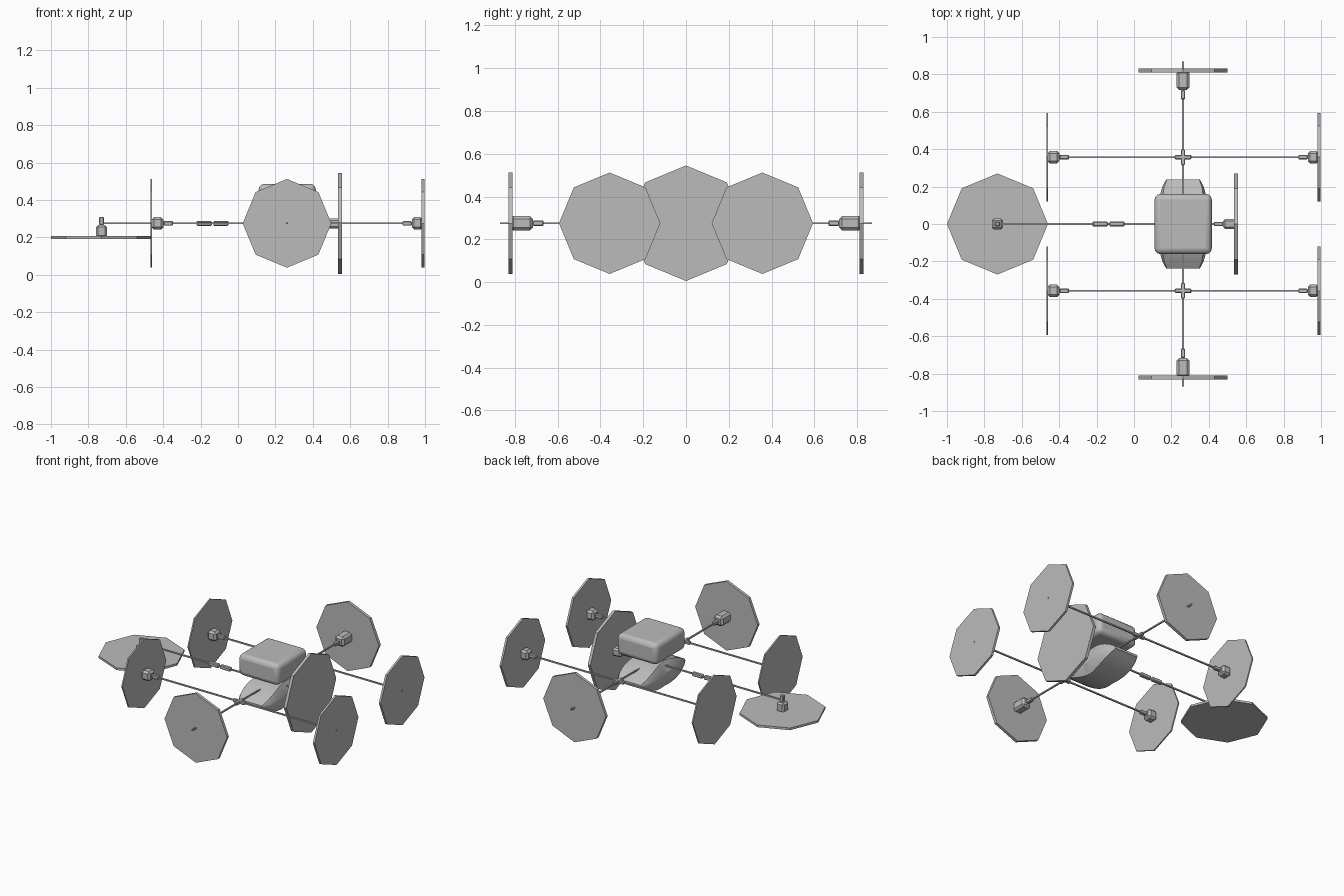
import bpy, bmesh, math
from mathutils import Vector

cube = bpy.data.objects.get("Cube")
if cube:
    bpy.data.objects.remove(cube, do_unlink=True)

grey = bpy.data.materials.new("plain grey")
grey.use_nodes = True
colour = (0.5, 0.5, 0.5, 1)
grey.diffuse_color = colour
grey.node_tree.nodes["Principled BSDF"].inputs["Base Color"].default_value = colour

CX, Z = 0.262, 0.275      # hub x and rod height
AXES = {"x": Vector((1, 0, 0)), "y": Vector((0, 1, 0)), "z": Vector((0, 0, 1))}


def finish(name, bm, bevel=0, segments=2):
    bmesh.ops.recalc_face_normals(bm, faces=bm.faces)
    mesh = bpy.data.meshes.new(name)
    bm.to_mesh(mesh)
    bm.free()
    mesh.materials.append(grey)
    obj = bpy.data.objects.new(name, mesh)
    bpy.context.collection.objects.link(obj)
    if bevel:
        mod = obj.modifiers.new("rounded edges", "BEVEL")
        mod.width, mod.segments = bevel, segments
    return obj


def box(name, centre, size, bevel=0, segments=2):
    bm = bmesh.new()
    bmesh.ops.create_cube(bm, size=1)
    for v in bm.verts:
        v.co = Vector(centre) + Vector([c * s for c, s in zip(v.co, size)])
    return finish(name, bm, bevel, segments)


def bar(name, axis, start, end, centre, width, bevel=0):
    """Square bar along an axis; start and end are coordinates on that axis."""
    i = "xyz".index(axis)
    size, mid = [width] * 3, list(centre)
    size[i], mid[i] = abs(end - start), (start + end) / 2
    return box(name, mid, size, bevel, 1)


def disc(name, axis, centre, radius, thickness):
    """Eight-sided disc with a corner on each main axis."""
    bm = bmesh.new()
    n = AXES[axis]
    u = AXES["z" if axis != "z" else "x"]
    w = n.cross(u)
    ring = [bm.verts.new(Vector(centre) - n * thickness / 2 + radius * (
        u * math.cos(k * math.pi / 4) + w * math.sin(k * math.pi / 4)))
        for k in range(8)]
    face = bm.faces.new(ring)
    out = bmesh.ops.extrude_face_region(bm, geom=[face])["geom"]
    for v in out:
        if isinstance(v, bmesh.types.BMVert):
            v.co += n * thickness
    return finish(name, bm)


def rotor(name, axis, sign, centre, radius, thickness, motor_width, motor_len):
    """Disc at centre, with its motor and collar on the inner side."""
    i = "xyz".index(axis)
    at = centre[i]
    body_end = at - sign * motor_len
    disc(name + "_disc", axis, centre, radius, thickness)
    bar(name + "_motor", axis, at, body_end, centre, motor_width, motor_width * 0.2)
    bar(name + "_collar", axis, body_end, body_end - sign * 0.05, centre, 0.024, 0.004)


# Rods
bar("cross_rod", "y", -0.87, 0.87, (CX, 0, Z), 0.009)
bar("tail_rod", "x", -0.735, 0.55, (0, 0, Z), 0.009)
for side, y in (("front", -0.357), ("back", 0.357)):
    bar(side + "_rod", "x", -0.467, 0.998, (0, y, Z), 0.009)
    # Cross joint where the rods meet
    bar(side + "_joint_x", "x", CX - 0.045, CX + 0.045, (CX, y, Z), 0.022, 0.004)
    bar(side + "_joint_y", "y", y - 0.042, y + 0.042, (CX, y, Z), 0.022, 0.004)
    # Side rotors
    rotor(side + "_right_rotor", "x", -1, (-0.463, y, Z), 0.237, 0.009, 0.066, 0.065)
    rotor(side + "_left_rotor", "x", 1, (0.989, y, Z), 0.237, 0.014, 0.066, 0.06)

# End rotors on the cross rod
for side, s in (("front", -1), ("back", 1)):
    rotor(side + "_end_rotor", "y", s, (CX, s * 0.821, Z), 0.237, 0.02, 0.068, 0.105)

# Large rotor beside the body and flat rotor on the tail
rotor("large_rotor", "x", 1, (0.545, 0, Z), 0.27, 0.02, 0.054, 0.068)
disc("flat_rotor_disc", "z", (-0.73, 0, 0.2), 0.27, 0.015)
bar("flat_rotor_motor", "z", 0.2, 0.265, (-0.73, 0, 0), 0.058, 0.01)
bar("flat_rotor_collar", "z", 0.265, 0.31, (-0.73, 0, 0), 0.026, 0.004)

# Sleeve halves on the tail rod
for name, a, b in (("outer_sleeve", -0.222, -0.14), ("inner_sleeve", -0.132, -0.05)):
    bar(name, "x", a, b, (0, 0, Z), 0.026, 0.005)

# Rounded upper case
box("upper_case", (CX + 0.001, 0, 0.413), (0.306, 0.322, 0.146), 0.03, 3)

# Lens-shaped lower hull, lofted from chamfered sections along y
bm = bmesh.new()
rings = []
for k in range(-6, 7):
    t = k / 6
    y = 0.238 * t
    half = 0.13 - 0.04 * abs(t) ** 4
    flat = half - 0.035 * (1 - abs(t)) - 0.004
    rise = 0.008 + 0.08 * (1 - t * t)
    mid = 0.215
    outline = [(half, 0.3), (flat, 1), (-flat, 1), (-half, 0.3),
               (-half, -0.3), (-flat, -1), (flat, -1), (half, -0.3)]
    rings.append([bm.verts.new((CX + x, y, mid + h * rise)) for x, h in outline])
for a, b in zip(rings, rings[1:]):
    for j in range(8):
        bm.faces.new((a[j], a[(j + 1) % 8], b[(j + 1) % 8], b[j]))
bm.faces.new(rings[0])
bm.faces.new(rings[-1])
hull = finish("lower_hull", bm)

# Smooth shading on the rounded parts only
bpy.ops.object.select_all(action="DESELECT")
for name in ("upper_case", "lower_hull"):
    obj = bpy.data.objects[name]
    obj.select_set(True)
    bpy.context.view_layer.objects.active = obj
bpy.ops.object.shade_smooth_by_angle(angle=math.radians(30))
